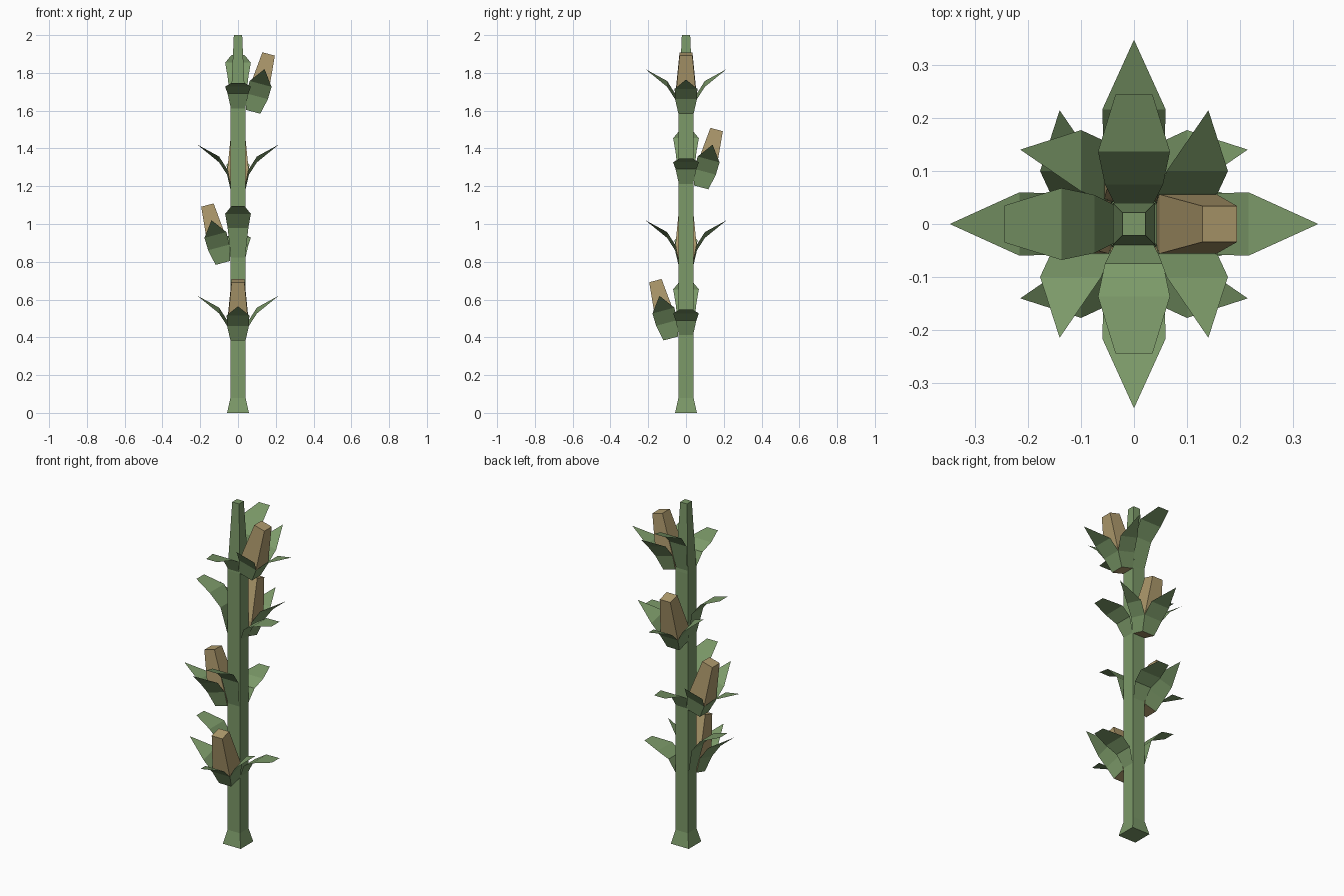
import bpy
from math import radians, pi
from mathutils import Matrix, Vector

if "Cube" in bpy.data.objects:
    bpy.data.objects.remove(bpy.data.objects["Cube"])


def material(name, rgb):
    m = bpy.data.materials.new(name)
    m.diffuse_color = (*rgb, 1)
    m.use_nodes = True
    m.node_tree.nodes["Principled BSDF"].inputs["Base Color"].default_value = m.diffuse_color
    return m


GREEN = material("leaf_green", (0.20, 0.32, 0.14))
TAN = material("cob_tan", (0.42, 0.32, 0.15))


def add_object(name, verts, faces, mat, matrix=Matrix()):
    me = bpy.data.meshes.new(name)
    me.from_pydata([matrix @ Vector(v) for v in verts], [], faces)
    me.materials.append(mat)
    me.update()
    ob = bpy.data.objects.new(name, me)
    bpy.context.collection.objects.link(ob)
    return ob


def square_column(name, rings, mat, matrix=Matrix()):
    """Square sections (z, half width) joined into a closed column."""
    verts, faces = [], [(3, 2, 1, 0)]
    for z, h in rings:
        verts += [(-h, -h, z), (h, -h, z), (h, h, z), (-h, h, z)]
    for i in range(len(rings) - 1):
        for j in range(4):
            a, b = 4 * i + j, 4 * i + (j + 1) % 4
            faces.append((a, b, b + 4, a + 4))
    n = len(verts)
    faces.append((n - 4, n - 3, n - 2, n - 1))
    return add_object(name, verts, faces, mat, matrix)


def leaf(name, profile, matrix):
    """Single sheet growing along +x: sections (reach, height, half width); width 0 is a point."""
    verts, faces, prev = [], [], None
    for x, z, h in profile:
        n = len(verts)
        if h > 0:
            verts += [(x, -h, z), (x, h, z)]
            cur = [n, n + 1]
        else:
            verts.append((x, 0, z))
            cur = [n]
        if prev:
            faces.append(tuple([prev[1], prev[0]] + cur))
        prev = cur
    return add_object(name, verts, faces, GREEN, matrix)


def turn(angle):
    return Matrix.Rotation(angle, 4, 'Z')


# Stalk with flared foot and tapered top
square_column("stalk", [(0, 0.058), (0.08, 0.04), (1.6, 0.04), (2.0, 0.022)], GREEN)

# Whorls: height, facing angle of the cob, side of the tall leaf
HUSK = [(0.04, 0, 0.04), (0.058, 0.085, 0.058), (0.10, 0.153, 0.06), (0.215, 0.234, 0)]
for i, (z0, ang, side) in enumerate([(0.4, -pi / 2, -1), (0.8, pi, 1),
                                     (1.2, pi / 2, 1), (1.6, 0, 1)], 1):
    place = Matrix.Translation((0, 0, z0)) @ turn(ang)
    tilted = place @ Matrix.Translation((0.08, 0, -0.006)) @ Matrix.Rotation(radians(15), 4, 'Y')

    # Cob, leaning away from the stalk
    square_column(f"cob_{i}", [(0, 0.039), (0.085, 0.056), (0.317, 0.034)], TAN, tilted)

    # Three pointed husk leaves around the cob
    for j, a in enumerate((-pi / 2, 0, pi / 2), 1):
        leaf(f"husk_leaf_{i}_{j}", HUSK, tilted @ turn(a))

    # Blunt stem leaves, one tall and one low, on opposite sides
    for label, a, k in (("tall", side * pi / 2, 2.0), ("low", -side * pi / 2, 1.0)):
        prof = [(0.035, 0, 0.035), (0.075, 0.09 * k, 0.055),
                (0.137, 0.127 * k, 0.068), (0.245, 0.147 * k, 0.035)]
        leaf(f"{label}_leaf_{i}", prof, place @ turn(a))
